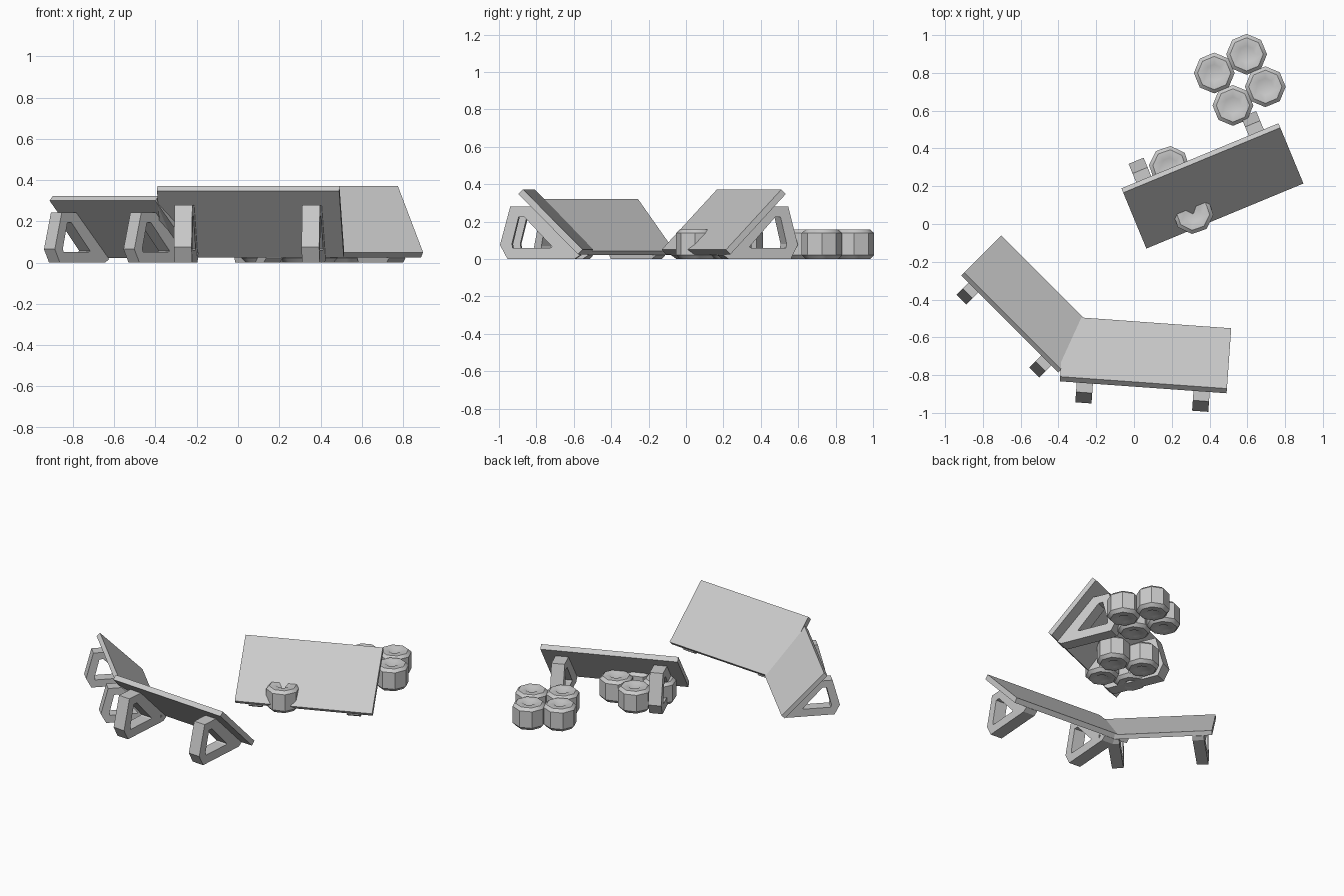
import bpy, bmesh, math
from mathutils import Matrix, Vector

cube = bpy.data.objects.get("Cube")
if cube:
    bpy.data.objects.remove(cube, do_unlink=True)

grey = bpy.data.materials.new("light grey")
grey.use_nodes = True
GREY = (0.6, 0.6, 0.6, 1)
grey.diffuse_color = GREY
grey.node_tree.nodes["Principled BSDF"].inputs["Base Color"].default_value = GREY


def add_object(name, bm, matrix):
    bmesh.ops.recalc_face_normals(bm, faces=bm.faces)
    mesh = bpy.data.meshes.new(name)
    bm.to_mesh(mesh)
    bm.free()
    mesh.materials.append(grey)
    obj = bpy.data.objects.new(name, mesh)
    bpy.context.collection.objects.link(obj)
    obj.matrix_world = matrix
    return obj


def prism(bm, outline, x0, x1):
    """Extrude an outline of (outward, height) points along x."""
    verts = [bm.verts.new((x0, -v, z)) for v, z in outline]
    face = bm.faces.new(verts)
    new = bmesh.ops.extrude_face_region(bm, geom=[face])["geom"]
    moved = [g for g in new if isinstance(g, bmesh.types.BMVert)]
    bmesh.ops.translate(bm, verts=moved, vec=(x1 - x0, 0, 0))


def frame(bm, outer, inner, x0, x1):
    """Closed ring between two outlines with equal point counts."""
    n = len(outer)
    rings = [[bm.verts.new((x, -v, z)) for v, z in pts]
             for pts, x in ((outer, x0), (outer, x1), (inner, x1), (inner, x0))]
    for k in range(4):
        a, b = rings[k], rings[(k + 1) % 4]
        for i in range(n):
            j = (i + 1) % n
            bm.faces.new((a[i], a[j], b[j], b[i]))


# Section of the sloping board and of the bracket that props it up
BOARD = [(-0.16, 0.05), (0.16, 0.372), (0.185, 0.347), (-0.135, 0.025)]
BRACKET = [(0.12, 0.28), (0.235, 0.28), (0.29, 0.075), (0.25, 0.0), (-0.11, 0.0), (-0.14, 0.02)]
HOLE = [(0.16, 0.225), (0.19, 0.225), (0.226, 0.08), (0.222, 0.06), (0.02, 0.06), (0.01, 0.065)]


def barrier(name, centre, turn, length, spacing, size):
    base = (Matrix.Translation((*centre, 0)) @ Matrix.Rotation(math.radians(turn), 4, "Z")
            @ Matrix.Diagonal((1, size, size, 1)))
    bm = bmesh.new()
    prism(bm, BOARD, -length / 2, length / 2)
    add_object(name + "_board", bm, base)
    half = 0.043 * size
    for side, x in (("a", -spacing / 2), ("b", spacing / 2)):
        bm = bmesh.new()
        frame(bm, BRACKET, HOLE, x - half, x + half)
        add_object(name + "_bracket_" + side, bm, base)


barrier("front", (0.062, -0.68), -4.1, 0.885, 0.62, 1.0)
barrier("side", (-0.544, -0.416), -45, 0.725, 0.545, 0.865)
barrier("back", (0.42, 0.19), 202.5, 0.9, 0.645, 1.0)

# Eight-sided drum with dimpled ends
DRUM = [(0, 0.125), (0.045, 0.157), (0.088, 0.157), (0.108, 0.138),
        (0.108, 0.022), (0.088, 0.0), (0.045, 0.0), (0, 0.03)]


def drum(name, x, y, turn):
    bm = bmesh.new()
    verts = [bm.verts.new((r, 0, z)) for r, z in DRUM]
    edges = [bm.edges.new(pair) for pair in zip(verts, verts[1:])]
    bmesh.ops.spin(bm, geom=verts + edges, cent=(0, 0, 0), axis=(0, 0, 1),
                   angle=math.tau, steps=8, use_merge=True)
    bmesh.ops.remove_doubles(bm, verts=bm.verts, dist=0.0005)
    obj = add_object(name, bm, Matrix.Translation((x, y, 0)) @ Matrix.Rotation(turn, 4, "Z"))
    bpy.ops.object.select_all(action="DESELECT")
    obj.select_set(True)
    bpy.context.view_layer.objects.active = obj
    bpy.ops.object.shade_smooth_by_angle(angle=math.radians(40))


# Two groups of four drums
for group, cx, cy, first in (("rear", 0.56, 0.763, 75), ("inner", 0.25, 0.18, 116.6)):
    for i in range(4):
        a = math.radians(first + 90 * i)
        drum(f"{group}_drum_{i + 1}", cx + 0.14 * math.cos(a), cy + 0.14 * math.sin(a),
             math.radians(first + 15))
